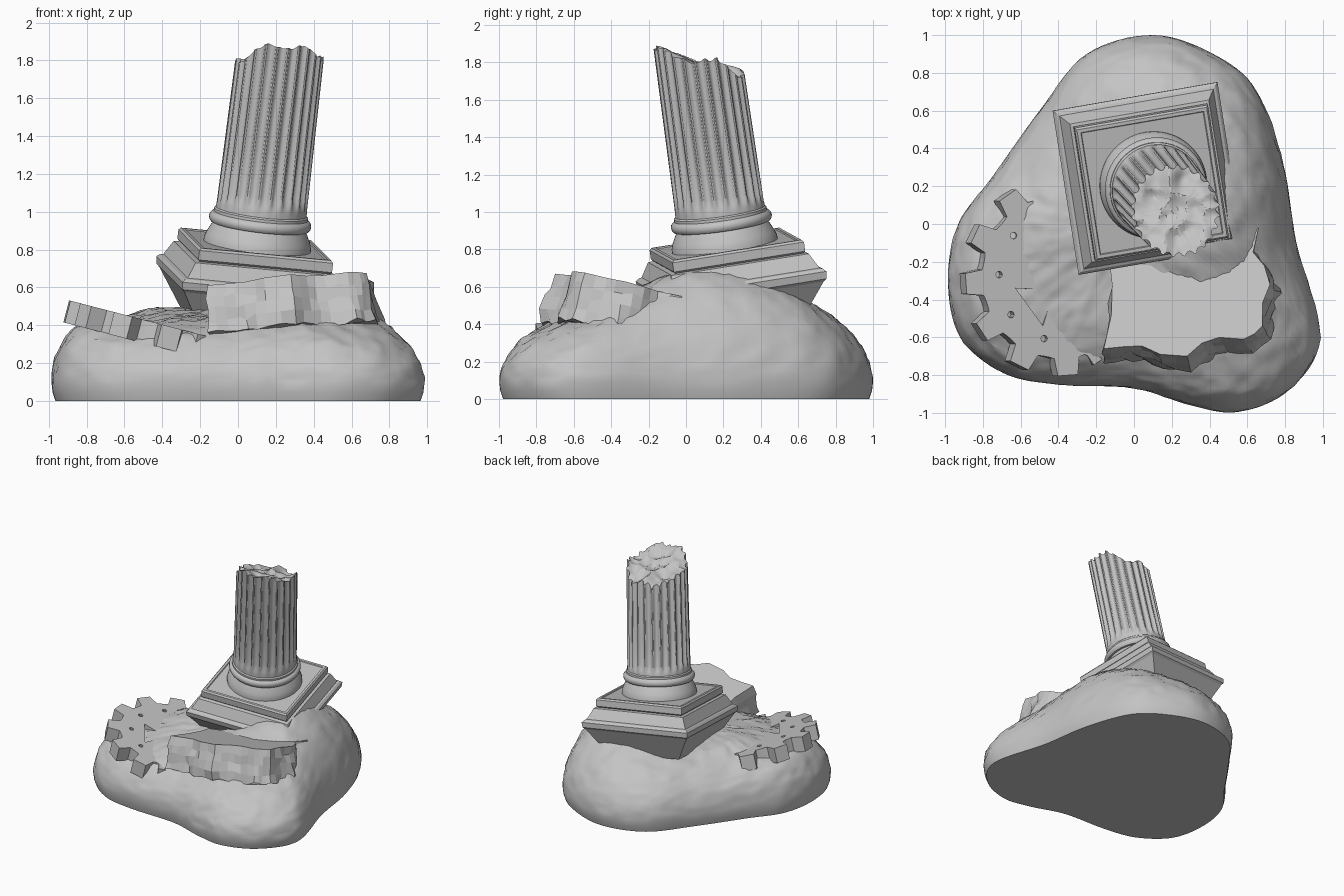
import bpy, bmesh, math
from mathutils import Vector, Matrix, noise

if "Cube" in bpy.data.objects:
    bpy.data.objects.remove(bpy.data.objects["Cube"])

stone = bpy.data.materials.new("grey stone")
stone.use_nodes = True
stone.diffuse_color = (0.55, 0.55, 0.55, 1)
stone.node_tree.nodes["Principled BSDF"].inputs["Base Color"].default_value = stone.diffuse_color


def loft(name, rings, matrix=Matrix(), smooth=None):
    """Skin a stack of closed rings and cap both ends."""
    bm = bmesh.new()
    rows = [[bm.verts.new(matrix @ Vector(p)) for p in ring] for ring in rings]
    n = len(rows[0])
    for a, b in zip(rows, rows[1:]):
        for i in range(n):
            j = (i + 1) % n
            bm.faces.new((a[i], a[j], b[j], b[i]))
    bm.faces.new(rows[0][::-1])
    bm.faces.new(rows[-1])
    bmesh.ops.recalc_face_normals(bm, faces=bm.faces)
    mesh = bpy.data.meshes.new(name)
    bm.to_mesh(mesh)
    bm.free()
    mesh.materials.append(stone)
    obj = bpy.data.objects.new(name, mesh)
    bpy.context.collection.objects.link(obj)
    bpy.ops.object.select_all(action='DESELECT')
    obj.select_set(True)
    bpy.context.view_layer.objects.active = obj
    if smooth:
        bpy.ops.object.shade_smooth_by_angle(angle=math.radians(smooth))
    return obj


def circle(r, z, n, turn=0.0):
    steps = [turn + math.tau * i / n for i in range(n)]
    return [(r * math.cos(a), r * math.sin(a), z) for a in steps]


def frame(origin, normal, yaw=0.0):
    """Matrix whose local z follows the normal."""
    z = Vector(normal).normalized()
    y = z.cross(Vector((math.cos(yaw), math.sin(yaw), 0))).normalized()
    return Matrix.Translation(origin) @ Matrix((y.cross(z), y, z)).transposed().to_4x4()


def rough(p, scale, amount):
    return noise.noise(Vector(p) * scale) * amount


def bell(x, y, cx, cy, wide, long):
    return math.exp(-((x - cx) / wide)**2 - ((y - cy) / long)**2)


# Boulder: rounded three-lobed outline raised into a lopsided dome
outline = [(.985, -.6), (.86, -.1), (.79, .32), (.645, .71), (.42, .9), (.1, 1), (-.25, .9),
           (-.5, .6), (-.75, .25), (-.93, 0), (-.985, -.3), (-.92, -.6), (-.69, -.79),
           (-.4, -.85), (0, -.87), (.3, -.96), (.55, -.995), (.82, -.88)]


def spline(points, steps):
    pts = [Vector(p) for p in points]
    out = []
    for i in range(len(pts)):
        a, b, c, d = (pts[(i + k) % len(pts)] for k in (-1, 0, 1, 2))
        for s in range(steps):
            t = s / steps
            out.append(b + (c - a) * t / 2 + (a * 2 - b * 5 + c * 4 - d) * t**2 / 2
                       + (b * 3 - a - c * 3 + d) * t**3 / 2)
    return out


def rock_height(x, y, s):
    hump = bell(x, y, .45, .1, .45 + .2 * min(1, max(0, y)), .75 if y > .1 else .5)
    shoulder = bell(x, y, -.45, 0, .2, .28)
    crest = .44 + .28 * hump + .06 * shoulder + .4 * max(0, -x - .6)
    return .09 + math.sqrt(max(0, 1 - s**4)) * (crest - .09)


edge = spline(outline, 8)
rings = [[(p.x * .98, p.y * .98, 0) for p in edge],
         [(p.x * .995, p.y * .995, .045) for p in edge]]
levels = 40
for k in range(levels):
    s = math.cos(math.pi / 2 * k / levels)
    ring = []
    for p in edge:
        x, y = p * s
        z = rock_height(x, y, s)
        bump = rough((x, y, z), 9, .01) + rough((x, y, z), 22, .01) if k else 0
        ring.append((x * (1 + bump / 2), y * (1 + bump / 2), z + bump))
    rings.append(ring)
loft("boulder", rings, smooth=28)

# Leaning column: every part shares the same tilt
tilt, yaw = (.12, -.14, 1), math.radians(9)
base = frame((.075, .24, .66), tilt, yaw)
lean = frame((.082, .23, .66), tilt, yaw)

plinth = [(.30, -.26), (.425, -.06), (.44, -.045), (.445, -.005), (.43, .01), (.415, .015),
          (.375, .095), (.35, .1), (.36, .11), (.36, .16), (.35, .172),
          (.332, .172), (.328, .165)]
loft("column_plinth", [circle(h * math.sqrt(2), z, 4, math.pi / 4) for h, z in plinth], base)

foot = [(.285, .14), (.285, .18), (.275, .21), (.255, .25), (.245, .267), (.26, .269), (.269, .28),
        (.272, .295), (.269, .31), (.26, .32), (.25, .325), (.25, .34), (.238, .35)]
loft("column_foot", [circle(r, z, 64) for r, z in foot], lean, 35)

# Fluted shaft with a sloping, chipped top
flutes, per_flute = 24, 8
count = flutes * per_flute


def break_height(x, y):
    chip = noise.voronoi(Vector((x, y, .2)) * 11)[0][0]
    return 1.12 - .42 * y + .12 * x + chip * .055 + rough((x, y, .3), 8, .05)


def shaft_ring(t):
    ring = []
    for i in range(count):
        a = math.tau * i / count
        phase = (i % per_flute) / per_flute
        groove = max(0, math.sin(math.pi * (phase * 1.3 - .15)))
        fade = min(1, max(0, t - .06) / .08)
        r = .241 - .008 * t - .02 * groove**.6 * fade
        x, y = r * math.cos(a), r * math.sin(a)
        ring.append((x, y, .32 + (break_height(x, y) - .32) * t))
    return ring


shaft = [shaft_ring(t) for t in (0, .06, .08, .1, .14, .4, .7, 1)]
rim = shaft[-1]
for k in range(1, 12):
    s = 1 - k / 12
    shaft.append([(x * s, y * s, break_height(x * s, y * s)) for x, y, z in rim])
loft("column_shaft", shaft, lean, 25)

# Broken slab: ragged outline extruded across its tilted plane
slab_edge = [(-.13, -.2), (-.115, -.33), (-.12, -.48), (-.16, -.66), (-.06, -.65), (.04, -.645),
             (.14, -.69), (.28, -.7), (.36, -.63), (.45, -.6), (.58, -.61), (.64, -.58),
             (.68, -.54), (.68, -.42), (.72, -.32), (.69, -.22), (.63, -.15), (.66, -.02),
             (.55, -.13), (.42, -.17), (.15, -.17)]
normal = Vector((-.11, .24, 1)).normalized()


def slab_top(x, y):
    return .68 + .11 * (x - .7) - .24 * (y + .55)


dense = []
for a, b in zip(slab_edge, slab_edge[1:] + slab_edge[:1]):
    a, b = Vector(a), Vector(b)
    dense += [a, a.lerp(b, .5)]
middle = Vector((.27, -.4))
rings = []
for k in range(5):
    ring = []
    for p in dense:
        q = Vector((p.x, p.y, slab_top(p.x, p.y))) - normal * .066 * k
        push = rough(q, 7, .035) + rough(q, 17, .025) + .006 * k if k else 0
        out = (p - middle).normalized() * push
        ring.append((q.x + out.x, q.y + out.y, q.z + (rough(q, 13, .03) if k else 0)))
    rings.append(ring)
loft("broken_slab", rings)

# Half-buried gear: toothed arc with rivet holes and one window
gear_frame = frame((-.385, -.28, .4), (.26, 0, 1))
teeth = [(-13, .43), (-9, .435), (-6, .525), (6, .525), (9, .435), (13, .43)]
polar = [(124 + 30 * k + offset, r) for k in range(6) for offset, r in teeth]
polar += [(289, .44), (291, .5), (297, .49), (298, .38)]
polar += [(300 - 30 * k, .06) for k in range(7)]
profile = [(r * math.cos(math.radians(a)), r * math.sin(math.radians(a))) for a, r in polar]
gear = loft("gear", [[(x, y, z) for x, y in profile] for z in (-.12, 0)], gear_frame)


def cut(ring):
    """Drill a prism through the gear."""
    cutter = loft("gear_cutter", [[(x, y, z) for x, y, _ in ring] for z in (-.2, .1)], gear_frame)
    cutter.hide_render = True
    bpy.context.view_layer.objects.active = gear
    mod = gear.modifiers.new("hole", 'BOOLEAN')
    mod.operation = 'DIFFERENCE'
    mod.solver = 'EXACT'
    mod.object = cutter
    bpy.ops.object.modifier_apply(modifier=mod.name)
    bpy.data.objects.remove(cutter)


for k in range(5):
    a = math.radians(140 + 38 * k)
    cut([(x + .34 * math.cos(a), y + .34 * math.sin(a), z) for x, y, z in circle(.018, 0, 8)])
cut([(-.25, -.06, 0), (-.1, -.26, 0), (-.04, -.07, 0)])
